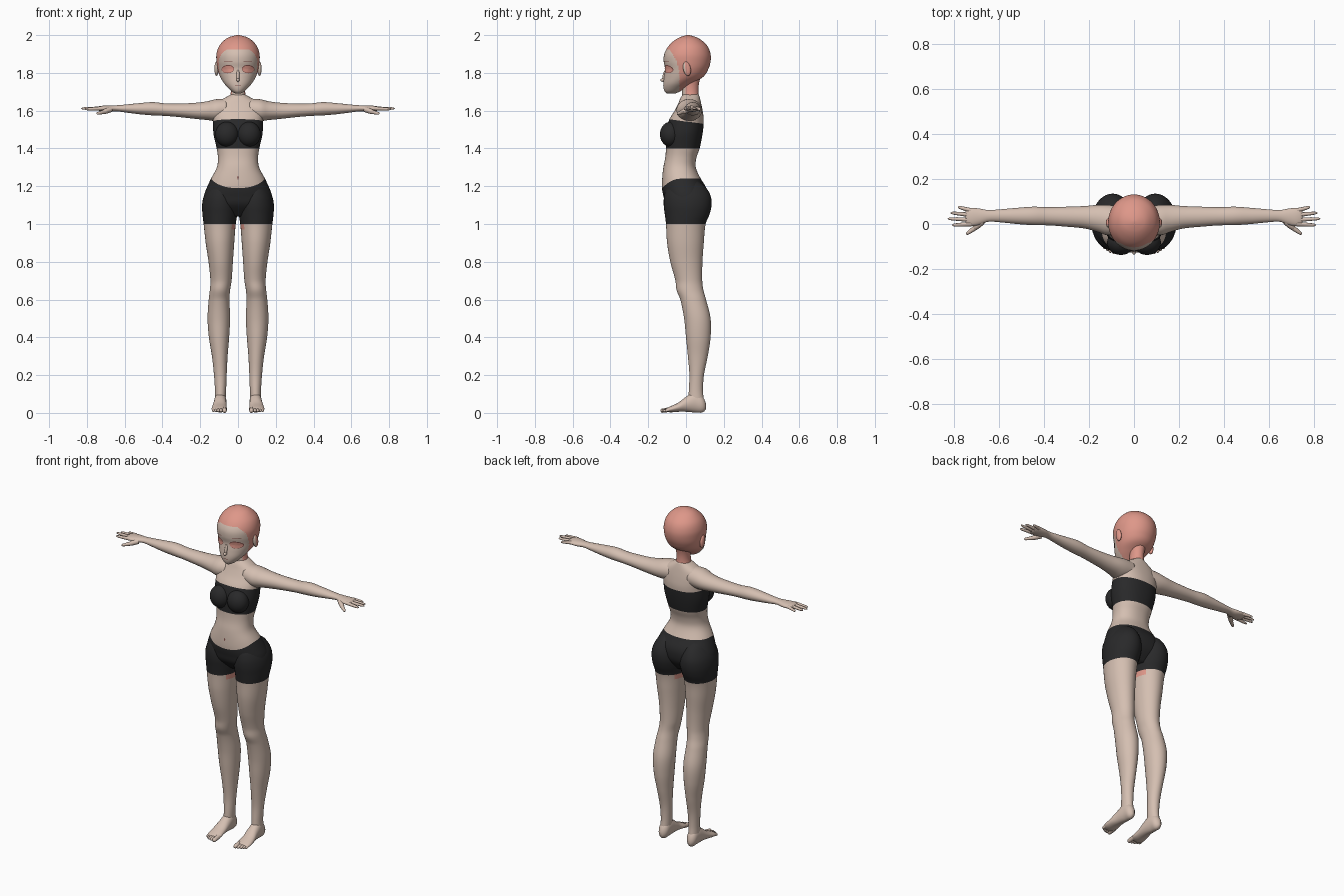
import bpy, bmesh, math
from mathutils import Vector, Matrix

if "Cube" in bpy.data.objects:
    bpy.data.objects.remove(bpy.data.objects["Cube"])


def material(name, rgb):
    m = bpy.data.materials.new(name)
    m.diffuse_color = (*rgb, 1)
    m.use_nodes = True
    m.node_tree.nodes["Principled BSDF"].inputs["Base Color"].default_value = m.diffuse_color
    return m


SKIN = material("skin", (0.66, 0.52, 0.44))
CAP = material("salmon", (0.73, 0.31, 0.25))
CLOTH = material("black_cloth", (0.022, 0.022, 0.023))
LINE = material("dark_rose", (0.22, 0.08, 0.07))


def finish(name, bm, mats, mirror=False):
    bmesh.ops.recalc_face_normals(bm, faces=bm.faces)
    for f in bm.faces:
        f.smooth = True
    me = bpy.data.meshes.new(name)
    bm.to_mesh(me)
    bm.free()
    for m in mats:
        me.materials.append(m)
    ob = bpy.data.objects.new(name, me)
    bpy.context.collection.objects.link(ob)
    if mirror:
        ob.modifiers.new("mirror", "MIRROR").use_clip = False
    return ob


def sample(rows, t):
    """Smooth interpolation of the four extents (a0, a1, b0, b1) at t."""
    t = min(max(t, rows[0][0]), rows[-1][0])
    i = 0
    while i < len(rows) - 2 and t > rows[i + 1][0]:
        i += 1
    p, q = rows[i], rows[i + 1]
    o, r = rows[max(i - 1, 0)], rows[min(i + 2, len(rows) - 1)]
    h = q[0] - p[0]
    u = (t - p[0]) / h
    out = []
    for k in range(1, 5):
        m0 = (q[k] - o[k]) / (q[0] - o[0]) * h
        m1 = (r[k] - p[k]) / (r[0] - p[0]) * h
        out.append((2*u**3 - 3*u*u + 1) * p[k] + (u**3 - 2*u*u + u) * m0
                   + (3*u*u - 2*u**3) * q[k] + (u**3 - u*u) * m1)
    return out


def loft(name, rows, axis, step, seg, mats, rule=None, warp=None, pw=1.0, mirror=False):
    """Skin rounded cross-sections along an axis; rule(t, centre, normal) picks the colour."""
    bm = bmesh.new()
    n = round((rows[-1][0] - rows[0][0]) / step)
    rings, ts = [], []
    for i in range(n + 1):
        t0 = rows[0][0] + (rows[-1][0] - rows[0][0]) * i / n
        ring = []
        for j in range(seg):
            c, s = math.cos(math.tau * j / seg), math.sin(math.tau * j / seg)
            t = warp(t0, c, s) if warp else t0
            a0, a1, b0, b1 = sample(rows, t)
            a = (a0 + a1) / 2 + (a1 - a0) / 2 * math.copysign(abs(c) ** pw, c)
            b = (b0 + b1) / 2 + (b1 - b0) / 2 * math.copysign(abs(s) ** pw, s)
            ring.append(bm.verts.new({"z": (a, b, t), "x": (t, a, b), "y": (a, t, b)}[axis]))
        rings.append(ring)
        ts.append(t0)
    made = [(bm.faces.new(rings[0]), ts[0]), (bm.faces.new(rings[-1]), ts[-1])]
    for i in range(n):
        for j in range(seg):
            k = (j + 1) % seg
            made.append((bm.faces.new((rings[i][j], rings[i][k], rings[i+1][k], rings[i+1][j])),
                         (ts[i] + ts[i+1]) / 2))
    bmesh.ops.recalc_face_normals(bm, faces=bm.faces)
    if rule:
        for f, t in made:
            f.material_index = rule(t, f.calc_center_median(), f.normal)
    return finish(name, bm, mats, mirror)


def digits(name, items):
    """Tapered round-tipped tubes: (start, end, start radius, end radius)."""
    bm = bmesh.new()
    for p, q, r0, r1 in items:
        p, q = Vector(p), Vector(q)
        rot = (q - p).to_track_quat("Z", "Y").to_matrix()
        last = None
        for u, k in ((0, 1), (.3, 1), (.6, 1), (.85, .95), (.95, .7), (1, .2)):
            r = (r0 + (r1 - r0) * u) * k
            c = p.lerp(q, u)
            ring = [bm.verts.new(c + rot @ Vector((r * math.cos(a), r * math.sin(a), 0)))
                    for a in (math.tau * j / 10 for j in range(10))]
            if last:
                for j in range(10):
                    bm.faces.new((last[j], last[j-1], ring[j-1], ring[j]))
            last = ring
        bm.faces.new(last)
    return finish(name, bm, [SKIN], True)


def ball(name, loc, size, mats, rule=None, rot=0.0, mirror=False):
    bm = bmesh.new()
    mat = Matrix.Translation(loc) @ Matrix.Rotation(rot, 4, "X") @ Matrix.Diagonal((*size, 1))
    bmesh.ops.create_uvsphere(bm, u_segments=28, v_segments=18, radius=1, matrix=mat)
    bm.normal_update()
    for f in bm.faces:
        f.material_index = rule(f.normal) if rule else 0
    return finish(name, bm, mats, mirror)


def plate(name, rows, x, z, w, h, lift, mat, mirror=False, tilt=0.0):
    """Thin oval patch laid on the front of a lofted body."""
    bm = bmesh.new()

    def point(r, a):
        px = x + w * r * math.cos(a)
        pz = z + h * r * math.sin(a) + tilt * (px - x)
        a0, a1, b0, b1 = sample(rows, pz)
        k = min(1, abs(px / a1))
        return bm.verts.new((px, (b0 + b1) / 2 - (b1 - b0) / 2 * math.sqrt(1 - k*k) - lift, pz))
    rings = [[point(r, math.tau * j / 24) for j in range(24)] for r in (.05, .5, 1)]
    bm.faces.new(rings[0])
    for p, q in zip(rings, rings[1:]):
        for j in range(24):
            bm.faces.new((p[j-1], p[j], q[j], q[j-1]))
    return finish(name, bm, [mat], mirror)


def sym(rows):
    return [(z, -w, w, f, b) for z, w, f, b in rows]


# torso with waistband dip and chest band
TORSO = sym([(1.04, .09, -.05, .06), (1.10, .178, -.105, .105), (1.15, .18, -.12, .115),
             (1.19, .166, -.127, .108), (1.24, .143, -.126, .078), (1.30, .112, -.12, .052),
             (1.35, .106, -.11, .055), (1.40, .113, -.106, .072), (1.48, .13, -.105, .088),
             (1.55, .132, -.09, .094), (1.60, .135, -.06, .088), (1.64, .115, -.04, .08),
             (1.665, .075, -.03, .074), (1.69, .03, -.015, .066)])


def torso_warp(t, c, s):
    dip = .05 * s * s * max(0, 1 - abs(t - 1.24) / .12) if s < 0 else 0
    band = (.005 - .0125 * (1 + s)) * max(0, 1 - abs(t - 1.55) / .08)
    return t - dip + band


loft("torso", TORSO, "z", .01, 64, [SKIN, CLOTH],
     lambda t, c, n: int(t < 1.24 or 1.40 < t < 1.55), torso_warp, .9)
ball("chest_band_front", (.058, -.082, 1.475), (.062, .056, .066), [CLOTH], mirror=True)
plate("navel", TORSO, 0, 1.245, .004, .009, .002, LINE)

# legs with shorts
LEG = [(.06, .066, .122, .012, .095), (.12, .063, .122, .015, .09), (.2, .06, .127, .018, .095),
       (.3, .055, .138, .01, .115), (.4, .047, .154, 0, .13), (.5, .042, .161, -.01, .13),
       (.6, .045, .155, -.03, .106), (.65, .042, .149, -.05, .092), (.7, .034, .146, -.056, .086),
       (.8, .027, .156, -.083, .087), (.9, .02, .171, -.1, .094), (1.0, .012, .182, -.106, .104),
       (1.05, .004, .188, -.112, .124), (1.1, 0, .19, -.118, .135), (1.15, .01, .18, -.115, .13),
       (1.2, .03, .152, -.096, .1), (1.23, .05, .125, -.05, .06)]


def leg_rule(t, c, n):
    if t > 1.0:
        return 1
    return 2 if t > .965 and n.x < -.85 else 0


loft("legs", LEG, "z", .01, 36, [SKIN, CLOTH, CAP], leg_rule, mirror=True)

# feet and toes
FOOT = [(-.105, .066, .134, .006, .024), (-.08, .058, .14, .003, .036), (-.04, .06, .137, .006, .055),
        (0, .06, .13, .006, .085), (.05, .062, .125, .002, .112), (.09, .068, .12, .003, .085),
        (.106, .086, .104, .02, .05)]
loft("feet", FOOT, "y", .01, 24, [SKIN], mirror=True)
digits("toes", [((x, -.085, .018), (x, tip, .01), r, r * .9) for x, tip, r in
                ((.071, -.135, .013), (.09, -.134, .009), (.105, -.128, .009),
                 (.118, -.12, .008), (.13, -.112, .008))])

# arms, palms and fingers
ARM = [(.06, -.045, .08, 1.55, 1.664), (.12, -.05, .085, 1.545, 1.66), (.16, -.036, .085, 1.55, 1.65),
       (.22, -.02, .08, 1.556, 1.642), (.3, -.012, .077, 1.565, 1.638), (.38, -.006, .075, 1.572, 1.638),
       (.45, -.005, .077, 1.575, 1.645), (.52, 0, .072, 1.581, 1.64), (.6, .008, .065, 1.591, 1.632),
       (.65, .01, .062, 1.597, 1.628), (.69, -.004, .069, 1.594, 1.627), (.73, -.01, .071, 1.598, 1.625),
       (.752, 0, .06, 1.604, 1.619)]
loft("arms", ARM, "x", .012, 28, [SKIN], mirror=True)
digits("fingers", [((.725, y0, 1.612), (x1, y1, z1), .0105, .0065) for y0, x1, y1, z1 in
                   ((.060, .785, .076, 1.606), (.040, .818, .05, 1.61),
                    (.019, .83, .024, 1.612), (0, .812, -.005, 1.608))]
       + [((.675, .012, 1.606), (.715, -.022, 1.592), .015, .013),
          ((.708, -.017, 1.594), (.748, -.046, 1.584), .0115, .007)])

# neck
NECK = sym([(1.63, .062, -.02, .075), (1.665, .046, -.02, .07), (1.70, .038, -.02, .066),
            (1.74, .038, -.02, .068), (1.79, .045, -.015, .08)])
loft("neck", NECK, "z", .01, 40, [SKIN, CAP], lambda t, c, n: int(t > 1.65 and n.y > -.55))

# head with scalp cap
HEAD = sym([(1.69, .012, -.1, -.06), (1.70, .03, -.112, -.035), (1.72, .052, -.119, -.005),
            (1.745, .074, -.12, .035), (1.78, .095, -.116, .092), (1.82, .108, -.111, .118),
            (1.86, .114, -.118, .13), (1.90, .114, -.115, .13), (1.94, .101, -.094, .115),
            (1.97, .076, -.064, .086), (1.99, .046, -.03, .052), (2.0, .008, .004, .018)])


def head_rule(t, c, n):
    edge = -.035 - .05 * ((c.z - 1.78) / .14) ** 2 * (c.z > 1.78)
    return int(t > 1.925 or c.y > edge)


loft("head", HEAD, "z", .005, 96, [SKIN, CAP], head_rule)
ball("ears", (.114, .005, 1.822), (.011, .02, .038), [SKIN, CAP],
     lambda n: int(n.y > -.3), .2, True)

# nose and painted facial details
ball("nose_bridge", (0, -.112, 1.785), (.009, .012, .034), [SKIN], rot=-.22)
ball("nose_tip", (0, -.122, 1.762), (.009, .014, .009), [SKIN])
plate("eyelids", HEAD, .054, 1.82, .033, .022, .002, LINE, True, -.05)
plate("eyes", HEAD, .054, 1.819, .031, .018, .004, CAP, True, -.05)
plate("brows", HEAD, .055, 1.862, .028, .0018, .002, LINE, True, .05)
plate("mouth", HEAD, 0, 1.732, .017, .0018, .002, LINE)
